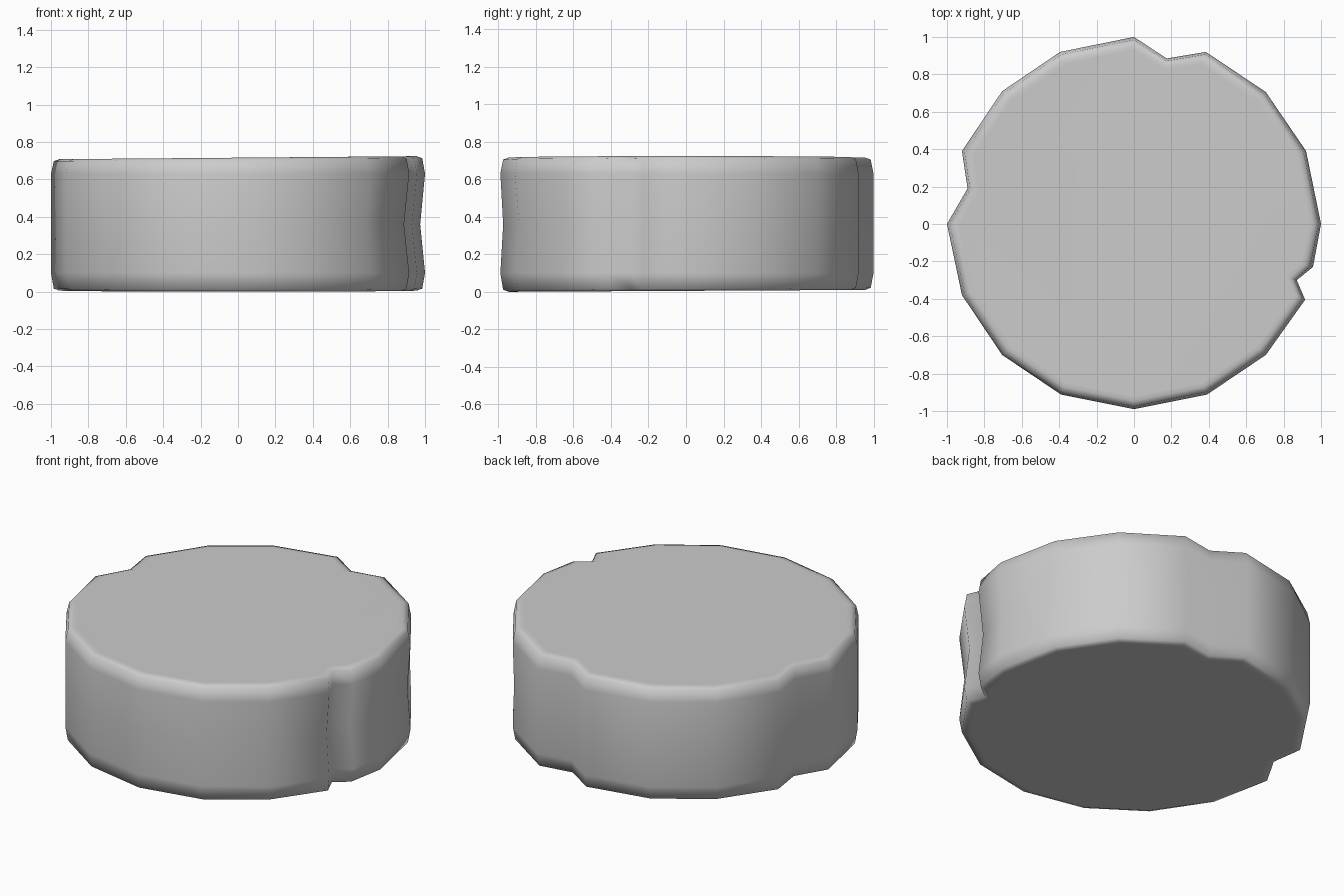
import bpy, bmesh, math

if "Cube" in bpy.data.objects:
    bpy.data.objects.remove(bpy.data.objects["Cube"])

# Chipped sixteen-sided outline with three notches, clockwise from the back
outline = [(0, 1), (.175, .885), (.385, .92), (.705, .705), (.92, .39), (1, 0),
           (.957, -.23), (.87, -.30), (.915, -.405), (.705, -.70), (.39, -.912),
           (0, -.99), (-.39, -.912), (-.705, -.70), (-.92, -.38), (-1, 0),
           (-.89, .19), (-.92, .39), (-.705, .71), (-.395, .92)]

# (height, scale, waist amount, tilt along x, tilt along y)
rings = [(.005, .93, 0, 0, .005), (.005, .955, 0, 0, .005),
         (.016, .985, 0, 0, .005), (.10, 1, 0, 0, 0),
         (.36, 1, .03, 0, 0),
         (.63, 1, 0, 0, 0), (.705, .985, 0, .008, 0),
         (.716, .955, 0, .008, 0), (.716, .93, 0, .008, 0)]


def ring_point(x, y, ring):
    z, scale, waist, tilt_x, tilt_y = ring
    # The worn waist is deepest toward the front right
    lean = max(0, math.cos(math.atan2(y, x) + math.radians(30)))
    s = scale - waist * lean
    return x * s, y * s, z + tilt_x * x + tilt_y * y


bm = bmesh.new()
loops = [[bm.verts.new(ring_point(x, y, r)) for x, y in outline] for r in rings]
n = len(outline)

# Side bands and rounded rims
for low, high in zip(loops, loops[1:]):
    for i in range(n):
        j = (i + 1) % n
        bm.faces.new((low[i], low[j], high[j], high[i]))

# Flat top and bottom
bm.faces.new(loops[0])
bm.faces.new(loops[-1])
bmesh.ops.recalc_face_normals(bm, faces=bm.faces[:])
for f in bm.faces:
    f.smooth = True

mesh = bpy.data.meshes.new("stone_drum")
bm.to_mesh(mesh)
bm.free()
drum = bpy.data.objects.new("stone_drum", mesh)
bpy.context.collection.objects.link(drum)
